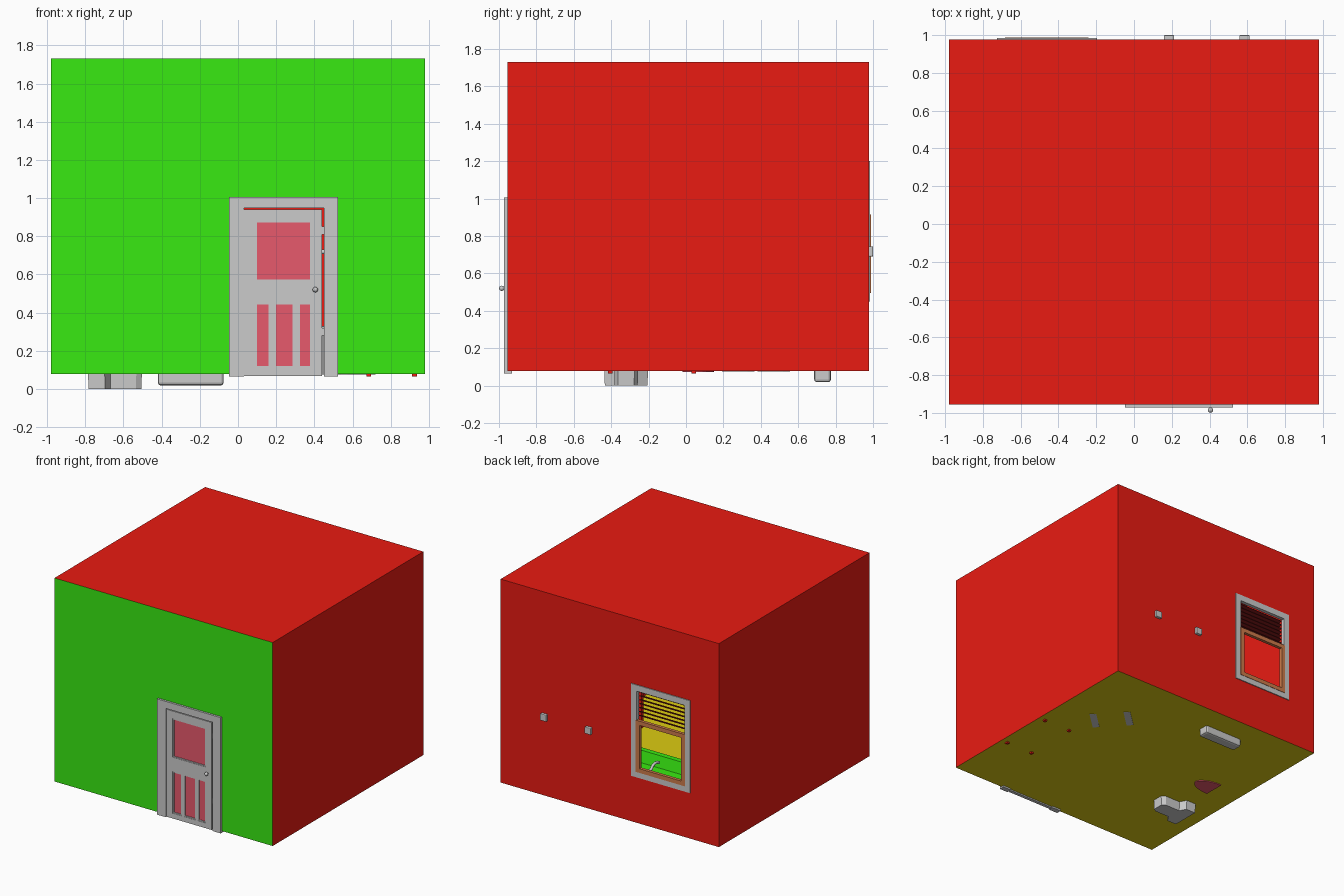
import bpy, bmesh, math
from mathutils import Vector

if "Cube" in bpy.data.objects:
    bpy.data.objects.remove(bpy.data.objects["Cube"])


def mat(name, r, g, b):
    m = bpy.data.materials.new(name)
    m.diffuse_color = (r, g, b, 1)
    m.use_nodes = True
    m.node_tree.nodes["Principled BSDF"].inputs["Base Color"].default_value = m.diffuse_color
    return m


RED = mat("red_paint", 0.82, 0.011, 0.006)
GREEN = mat("green_paint", 0.04, 0.82, 0.006)
YELLOW = mat("yellow_floor", 0.72, 0.6, 0.006)
ROSE = mat("rose_panel", 0.8, 0.1, 0.15)
WOOD = mat("wood", 0.62, 0.2, 0.07)
DARK = mat("dark_slat", 0.2, 0.01, 0.01)


def finish(name, bm, color=None):
    me = bpy.data.meshes.new(name)
    bmesh.ops.recalc_face_normals(bm, faces=bm.faces)
    bm.to_mesh(me)
    bm.free()
    ob = bpy.data.objects.new(name, me)
    bpy.context.collection.objects.link(ob)
    if color:
        me.materials.append(color)
    return ob


def box(name, lo, hi, color=None, bevel=0, turn=0):
    bm = bmesh.new()
    bmesh.ops.create_cube(bm, size=1)
    lo, hi = Vector(lo), Vector(hi)
    bmesh.ops.scale(bm, vec=hi - lo, verts=bm.verts)
    ob = finish(name, bm, color)
    ob.location = (lo + hi) / 2
    ob.rotation_euler.z = turn
    if bevel:
        m = ob.modifiers.new("bevel", 'BEVEL')
        m.width, m.segments = bevel, 2
    return ob


def prism(name, pts, z0, z1, color=None, taper=1.0):
    """Outline extruded upward; taper scales the bottom outline."""
    bm = bmesh.new()
    c = sum((Vector(p) for p in pts), Vector((0, 0))) / len(pts)
    low = [bm.verts.new((*(c + (Vector(p) - c) * taper), z0)) for p in pts]
    top = [bm.verts.new((*p, z1)) for p in pts]
    bm.faces.new(low)
    bm.faces.new(top)
    n = len(pts)
    for i in range(n):
        bm.faces.new((low[i], low[(i + 1) % n], top[(i + 1) % n], top[i]))
    return finish(name, bm, color)


def panel(name, xs, zs, y0, y1, holes=(), color=None):
    """Upright sheet of cells with some left open, given thickness y0..y1."""
    bm = bmesh.new()
    y = (y0 + y1) / 2
    v = [[bm.verts.new((x, y, z)) for z in zs] for x in xs]
    for i in range(len(xs) - 1):
        for j in range(len(zs) - 1):
            if (i, j) not in holes:
                bm.faces.new((v[i][j], v[i + 1][j], v[i + 1][j + 1], v[i][j + 1]))
    bmesh.ops.delete(bm, geom=[q for q in bm.verts if not q.link_faces], context='VERTS')
    ob = finish(name, bm, color)
    if y1 > y0:
        m = ob.modifiers.new("thickness", 'SOLIDIFY')
        m.thickness, m.offset = y1 - y0, 0
    return ob


def frame(name, x0, x1, z0, z1, w, y0, y1, color=None):
    return panel(name, [x0, x0 + w, x1 - w, x1], [z0, z0 + w, z1 - w, z1],
                 y0, y1, {(1, 1)}, color)


def sheet(name, corners, color):
    bm = bmesh.new()
    bm.faces.new([bm.verts.new(c) for c in corners])
    return finish(name, bm, color)


def tube(name, pts, r, color=None):
    cu = bpy.data.curves.new(name, 'CURVE')
    cu.dimensions = '3D'
    cu.bevel_depth, cu.bevel_resolution, cu.use_fill_caps = r, 2, True
    s = cu.splines.new('POLY')
    s.points.add(len(pts) - 1)
    for p, c in zip(s.points, pts):
        p.co = (*c, 1)
    ob = bpy.data.objects.new(name, cu)
    bpy.context.collection.objects.link(ob)
    return ob


# room shell
X, F, B, Z0, Z1 = 0.98, -0.955, 0.978, 0.078, 1.73
panel("front_wall", [-X, 0.03, 0.45, X], [Z0, 0.95, Z1], F, F, {(1, 0)}, GREEN)
panel("back_wall", [-X, -0.675, -0.245, X], [Z0, 0.5, 1.15, Z1], B, B, {(1, 1)}, RED)
for side, x in (("left_wall", -X), ("right_wall", X)):
    sheet(side, [(x, F, Z0), (x, B, Z0), (x, B, Z1), (x, F, Z1)], RED)
for part, z, c in (("floor", Z0, YELLOW), ("ceiling", Z1, RED)):
    sheet(part, [(-X, F, z), (X, F, z), (X, B, z), (-X, B, z)], c)

# door casing, leaf, panels and mouldings
panel("door_casing", [-0.047, 0.032, 0.45, 0.525], [0.065, 0.948, 1.005],
      -0.972, -0.93, {(1, 0)})
panel("door_leaf", [0.032, 0.09, 0.17, 0.19, 0.295, 0.315, 0.385, 0.44],
      [0.068, 0.11, 0.45, 0.565, 0.88, 0.94], -0.966, -0.94,
      {(1, 1), (3, 1), (5, 1)} | {(i, 3) for i in range(1, 6)})
for i, (a, b, c, d) in enumerate([(0.09, 0.385, 0.565, 0.88), (0.09, 0.17, 0.11, 0.45),
                                  (0.19, 0.295, 0.11, 0.45), (0.315, 0.385, 0.11, 0.45)]):
    panel(f"door_panel_{i}", [a, b], [c, d], -0.958, -0.95, (), ROSE)
    frame(f"door_moulding_{i}", a, b, c, d, 0.009, -0.963, -0.944)
for z in (0.3, 0.83):
    box(f"door_hinge_{z}", (0.438, -0.96, z - 0.02), (0.452, -0.945, z + 0.02))
tube("knob_stem", [(0.405, -0.94, 0.52), (0.405, -0.985, 0.52)], 0.006)
bpy.ops.mesh.primitive_uv_sphere_add(segments=16, ring_count=10, radius=0.014,
                                     location=(0.405, -0.985, 0.52))
bpy.context.object.name = "door_knob"
bpy.ops.object.shade_smooth()

# window with lower wooden sash and blind
frame("window_casing", -0.725, -0.195, 0.45, 1.2, 0.05, 0.955, 0.985)
frame("window_sash", -0.682, -0.24, 0.495, 0.915, 0.034, 0.962, 0.988, WOOD)
for i in range(7):
    s = box(f"blind_slat_{i}", (-0.668, 0.93, 0.938 + i * 0.032),
            (-0.252, 0.962, 0.943 + i * 0.032), DARK)
    s.rotation_euler.x = 0.3

# towel rail, brackets pass through the back wall
for x in (0.185, 0.585):
    box(f"rail_bracket_{x}", (x - 0.027, 0.92, 0.69), (x + 0.027, 1.0, 0.745), bevel=0.005)
tube("towel_rail", [(0.185, 0.935, 0.718), (0.585, 0.935, 0.718)], 0.012)

# wash basin with pedestal and tap
bm = bmesh.new()
bmesh.ops.create_cube(bm, size=1)
bmesh.ops.scale(bm, vec=(0.9, 0.48, 0.13), verts=bm.verts)
bmesh.ops.translate(bm, vec=(-0.25, 0.73, 0.36), verts=bm.verts)
top = max(bm.faces, key=lambda f: f.calc_center_median().z)
bmesh.ops.inset_region(bm, faces=[top], thickness=0.06)
bmesh.ops.inset_region(bm, faces=[top], thickness=0.03, depth=-0.09)
finish("basin", bm, GREEN)
box("basin_pedestal", (-0.42, 0.685, 0.018), (-0.075, 0.775, 0.31), bevel=0.015)
arc = [(-0.3, 0.87 - 0.05 * (1 - math.cos(t * math.pi / 6)),
        0.49 + 0.03 * math.sin(t * math.pi / 6)) for t in range(6)]
tube("tap", [(-0.3, 0.93, 0.41), (-0.3, 0.92, 0.48)] + arc, 0.011)
tube("tap_handles", [(-0.36, 0.94, 0.44), (-0.24, 0.94, 0.44)], 0.01)

# toilet
ty = -0.32
half = [(-0.5, 0.045), (-0.53, 0.065), (-0.67, 0.065), (-0.7, 0.12), (-0.79, 0.12)]
prism("toilet_foot", [(x, ty + y) for x, y in half]
      + [(x, ty - y) for x, y in reversed(half)], 0, 0.16, taper=0.95)
ring = [(-0.6 + 0.19 * math.cos(i * math.pi / 10), ty + 0.13 * math.sin(i * math.pi / 10))
        for i in range(20)]
prism("toilet_bowl", ring, 0.15, 0.34, taper=0.55)
prism("toilet_lid", ring, 0.345, 0.37)
box("toilet_tank", (-0.97, ty - 0.17, 0.3), (-0.79, ty + 0.17, 0.62), bevel=0.012)
box("toilet_tank_lid", (-0.975, ty - 0.18, 0.62), (-0.78, ty + 0.18, 0.645), bevel=0.006)

# half-round bin
prism("waste_bin", [(-0.745 + 0.185 * math.sin(i * math.pi / 12),
                     0.065 - 0.085 * math.cos(i * math.pi / 12)) for i in range(13)],
      0.072, 0.3, ROSE)

# side table against the right wall
for x in (0.685, 0.925):
    for y in (-0.405, 0.042):
        box(f"table_leg_{x}_{y}", (x - 0.012, y - 0.012, 0.066),
            (x + 0.012, y + 0.012, 0.42), RED)
box("table_top", (0.66, -0.43, 0.42), (0.95, 0.067, 0.45), RED, bevel=0.005)

# corner stool set diagonally
for i, (x, y) in enumerate([(0.63, 0.28), (0.45, 0.47)]):
    box(f"stool_side_{i}", (x - 0.1, y - 0.026, 0.075), (x + 0.1, y + 0.026, 0.3),
        turn=math.radians(43))
box("stool_seat", (0.43, 0.215, 0.3), (0.65, 0.535, 0.33), bevel=0.006,
    turn=math.radians(43))
